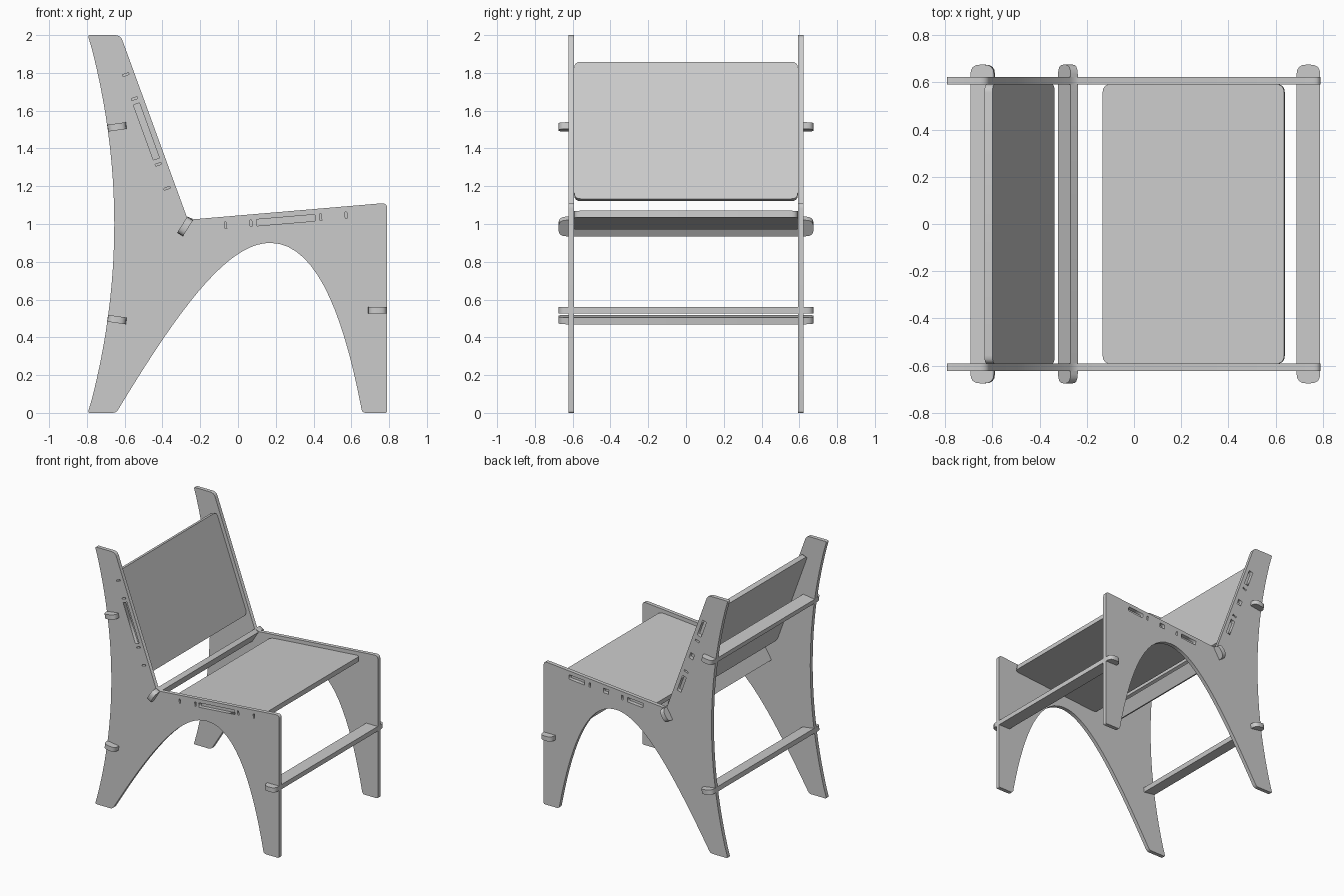
import bpy
from math import radians, cos, sin
from mathutils import Matrix, Vector
from mathutils.geometry import interpolate_bezier

if "Cube" in bpy.data.objects:
    bpy.data.objects.remove(bpy.data.objects["Cube"])


def rounded(pts, steps=4):
    """Outline from (x, y, radius) corners."""
    out = []
    n = len(pts)
    for i, (x, y, r) in enumerate(pts):
        p = Vector((x, y))
        if r == 0:
            out.append(p)
            continue
        a = p + (Vector(pts[i - 1][:2]) - p).normalized() * r
        b = p + (Vector(pts[(i + 1) % n][:2]) - p).normalized() * r
        for k in range(steps + 1):
            t = k / steps
            out.append(a * (1 - t) ** 2 + p * 2 * t * (1 - t) + b * t * t)
    return out


def rect(w, h, r=0.0):
    return rounded([(-w / 2, -h / 2, r), (w / 2, -h / 2, r),
                    (w / 2, h / 2, r), (-w / 2, h / 2, r)])


def plate(name, outlines, thickness, matrix):
    """Flat cut sheet: the first outline is the edge, the others are holes."""
    cu = bpy.data.curves.new(name, 'CURVE')
    cu.dimensions = '2D'
    cu.fill_mode = 'BOTH'
    cu.extrude = thickness / 2
    for pts in outlines:
        s = cu.splines.new('POLY')
        s.points.add(len(pts) - 1)
        for sp, p in zip(s.points, pts):
            sp.co = (p[0], p[1], 0, 1)
        s.use_cyclic_u = True
    ob = bpy.data.objects.new(name, cu)
    ob.matrix_world = matrix
    bpy.context.collection.objects.link(ob)
    bpy.ops.object.select_all(action='DESELECT')
    ob.select_set(True)
    bpy.context.view_layer.objects.active = ob
    bpy.ops.object.convert(target='MESH')


def bez(a, b, c, d, n):
    v = interpolate_bezier(*[Vector((*p, 0)) for p in (a, b, c, d)], n)
    return [(p.x, p.y, 0) for p in v]


# Shared placement of the two boards: centre (x, z) and slope
SHEET = 0.036
BOARDS = {"seat": (0.253, 1.02, radians(4.8)),
          "backrest": (-0.485, 1.49, radians(110))}

# Side panel outline, clockwise from the rear foot
outline = [(-0.795, 0, 0.012)]
for k in range(1, 24):
    z = k / 12
    outline.append((-0.655 - 0.138 * (z - 1) ** 2, z, 0))
outline += [(-0.795, 2.0, 0.012), (-0.622, 2.0, 0.03), (-0.272, 1.04, 0),
            (-0.245, 1.03, 0), (-0.235, 1.025, 0), (0.79, 1.112, 0.03),
            (0.79, 0, 0.012), (0.657, 0, 0.02)]
arch = bez((0.17, 0.9), (-0.05, 0.9), (-0.3, 0.57), (-0.63, 0.025), 20)
outline += bez((0.65, 0.04), (0.56, 0.5), (0.42, 0.9), (0.17, 0.9), 16)
outline += arch[1:] + [(-0.645, 0, 0.02)]
edge = rounded(outline)

# Side panels with their differing slots: (offset along board, length)
slots = {"near": [(0, 0.31), (-0.185, 0.01), (0.185, 0.01), (-0.32, 0.01), (0.32, 0.01)],
         "far": [(-0.253, 0.135), (0.253, 0.135), (0, 0.045), (-0.14, 0.012), (0.14, 0.012)]}
for side, y in (("near", -0.607), ("far", 0.607)):
    holes = []
    for cx, cz, a in BOARDS.values():
        u, v = Vector((cos(a), sin(a))), Vector((-sin(a), cos(a)))
        for off, length in slots[side]:
            holes.append([Vector((cx, cz)) + u * (off + p.x) + v * p.y
                          for p in rect(length, SHEET - 0.002)])
    plate(side + "_side_panel", [edge] + holes, 0.03,
          Matrix.Translation((0, y, 0)) @ Matrix.Rotation(radians(90), 4, 'X'))

# Seat and backrest boards
for name, (x, z, a) in BOARDS.items():
    plate(name, [rect(0.772, 1.184, 0.035)], SHEET,
          Matrix.Translation((x, 0, z)) @ Matrix.Rotation(-a, 4, 'Y'))

# Cross rails: x, z, tilt in degrees
rails = {"upper_back_rail": (-0.641, 1.514, 8), "lower_back_rail": (-0.641, 0.494, -8),
         "front_rail": (0.739, 0.543, 0), "middle_rail": (-0.28, 0.987, 58)}
for name, (x, z, a) in rails.items():
    plate(name, [rect(0.1, 1.35, 0.04)], SHEET,
          Matrix.Translation((x, 0, z)) @ Matrix.Rotation(radians(-a), 4, 'Y'))
